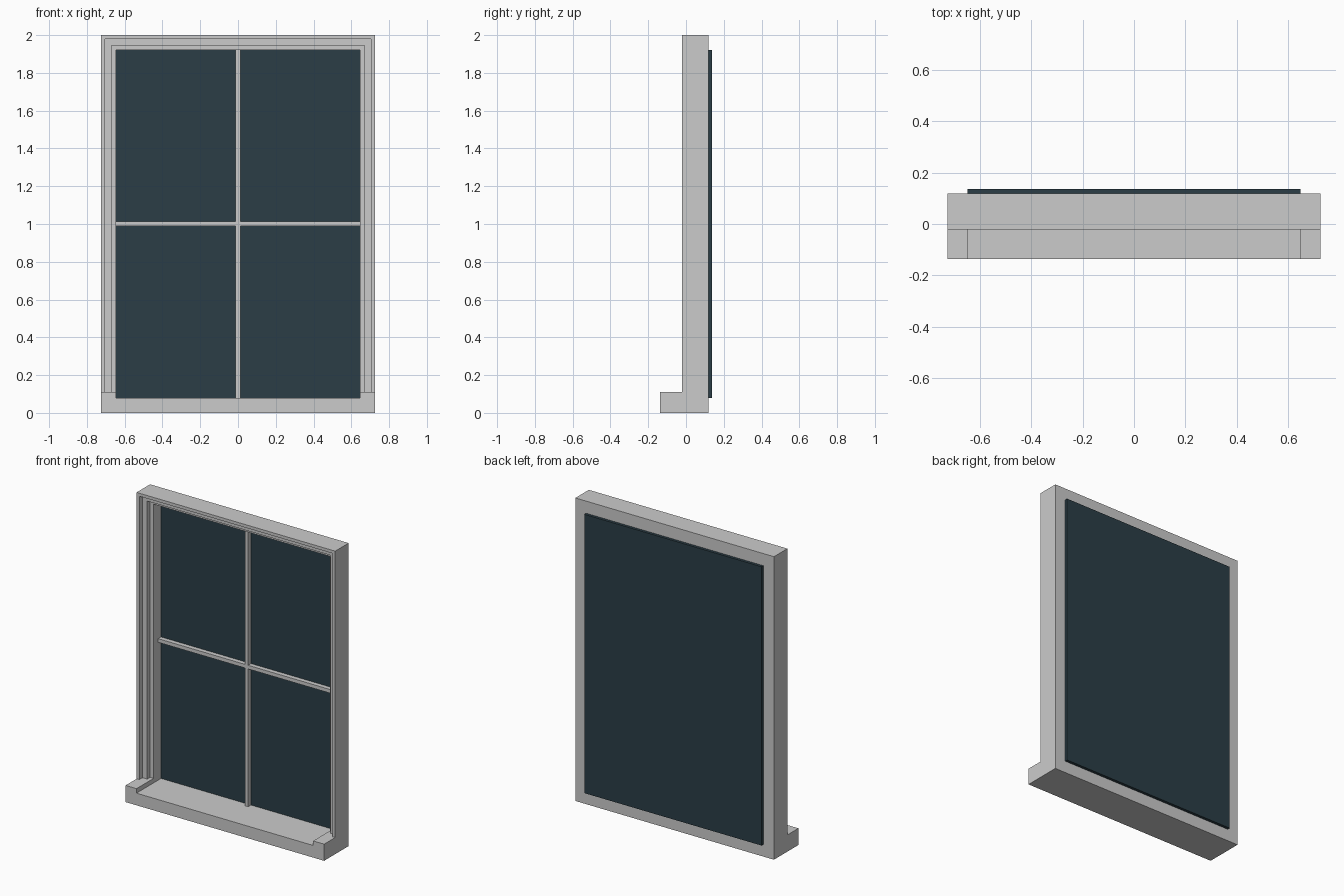
import bpy, bmesh

if "Cube" in bpy.data.objects:
    bpy.data.objects.remove(bpy.data.objects["Cube"])

W, H = 0.725, 2.0          # half width, height
OPEN = 0.645               # half width of the opening
FRONT, FACE, BACK, GLASS = -0.137, -0.022, 0.118, 0.137
SILL, LEDGE = 0.08, 0.11


def finish(bm, name):
    bmesh.ops.recalc_face_normals(bm, faces=bm.faces)
    me = bpy.data.meshes.new(name)
    bm.to_mesh(me)
    bm.free()
    ob = bpy.data.objects.new(name, me)
    bpy.context.collection.objects.link(ob)
    return ob


def loft(name, rings):
    """Join matching closed rings of points and cap both ends."""
    bm = bmesh.new()
    rings = [[bm.verts.new(p) for p in ring] for ring in rings]
    n = len(rings[0])
    for a, b in zip(rings, rings[1:]):
        for i in range(n):
            j = (i + 1) % n
            bm.faces.new((a[i], a[j], b[j], b[i]))
    bm.faces.new(rings[0])
    bm.faces.new(rings[-1])
    return finish(bm, name)


def box(name, x0, x1, y0, y1, z0, z1):
    ring = [(x0, z0), (x1, z0), (x1, z1), (x0, z1)]
    return loft(name, [[(x, y, z) for x, z in ring] for y in (y0, y1)])


# Stepped jambs and head: one (inset, depth) profile mitred round the opening
profile = [(0, FACE), (0.02, FACE), (0.02, 0.01), (0.055, 0.01),
           (0.055, 0.04), (0.08, 0.04), (0.08, BACK), (0, BACK)]
loft("window_frame", [
    [(-W + d, y, LEDGE) for d, y in profile],
    [(-W + d, y, H - d) for d, y in profile],
    [(W - d, y, H - d) for d, y in profile],
    [(W - d, y, LEDGE) for d, y in profile]])

# Sill with raised ends carrying the jambs
sill = [(-W, 0), (W, 0), (W, LEDGE), (OPEN, LEDGE),
        (OPEN, SILL), (-OPEN, SILL), (-OPEN, LEDGE), (-W, LEDGE)]
loft("sill", [[(x, y, z) for x, z in sill] for y in (FRONT, BACK)])

# Glazing bars
box("vertical_bar", -0.012, 0.012, 0.088, BACK, SILL, H - 0.08)
box("horizontal_bar", -OPEN, OPEN, 0.088, BACK, 0.99, 1.014)

# Dark pane fixed to the back
pane = box("glass_pane", -OPEN - 0.002, OPEN + 0.002, BACK, GLASS, 0.08, 1.92)
mat = bpy.data.materials.new("dark_glass")
mat.diffuse_color = (0.024, 0.048, 0.062, 1)
mat.use_nodes = True
mat.node_tree.nodes["Principled BSDF"].inputs["Base Color"].default_value = mat.diffuse_color
pane.data.materials.append(mat)
